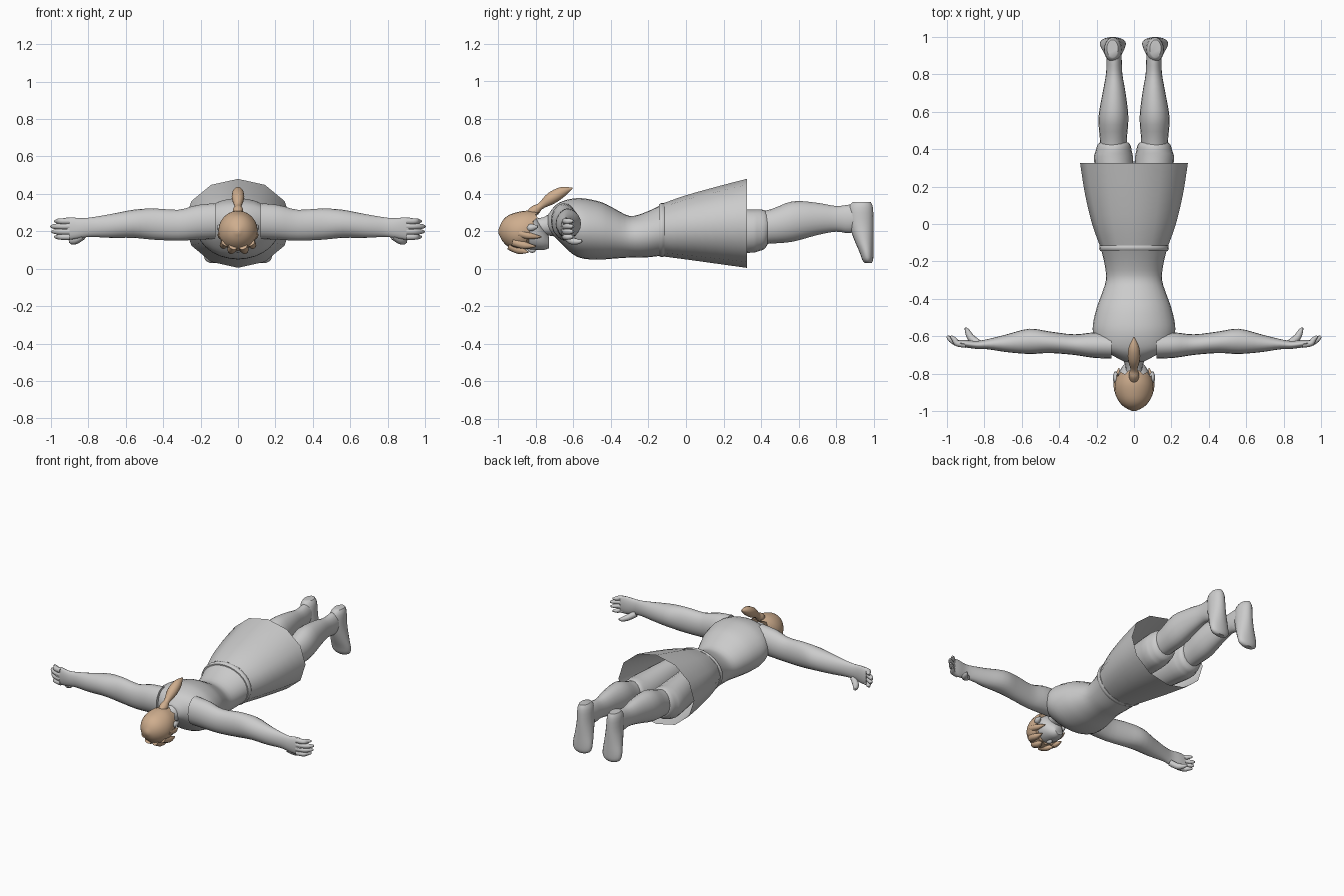
import bpy
import bmesh
import math
from mathutils import Vector

cube = bpy.data.objects.get("Cube")
if cube:
    bpy.data.objects.remove(cube, do_unlink=True)


def make_material(name, color):
    material = bpy.data.materials.new(name)
    material.use_nodes = True
    material.diffuse_color = (*color, 1)
    shader = next(n for n in material.node_tree.nodes if n.type == "BSDF_PRINCIPLED")
    shader.inputs["Base Color"].default_value = (*color, 1)
    shader.inputs["Roughness"].default_value = 0.7
    return material


GREY = make_material("plain grey", (0.6, 0.6, 0.6))
TAN = make_material("tan hair", (0.62, 0.42, 0.27))


def refine(stations, steps):
    """Smoothly interpolate extra stations between the given ones."""
    result = []
    last = len(stations) - 1
    for i in range(last):
        a, b = stations[max(i - 1, 0)], stations[i]
        c, d = stations[i + 1], stations[min(i + 2, last)]
        for k in range(steps):
            t = k / steps
            result.append(tuple(
                q + t / 2 * (r - p + t * (2 * p - 5 * q + 4 * r - s + t * (3 * (q - r) + s - p)))
                for p, q, r, s in zip(a, b, c, d)))
    return result + [stations[last]]


def skin(name, rings, material, mirror=False, capped=True):
    """Bridge a row of point rings into one smooth object."""
    bm = bmesh.new()
    loops = [[bm.verts.new(p) for p in ring] for ring in rings]
    count = len(loops[0])
    for low, high in zip(loops, loops[1:]):
        for i in range(count):
            j = (i + 1) % count
            bm.faces.new((low[i], low[j], high[j], high[i]))
    if capped:
        bm.faces.new(loops[0])
        bm.faces.new(loops[-1])
    bmesh.ops.recalc_face_normals(bm, faces=bm.faces)
    mesh = bpy.data.meshes.new(name)
    bm.to_mesh(mesh)
    bm.free()
    mesh.materials.append(material)
    obj = bpy.data.objects.new(name, mesh)
    bpy.context.collection.objects.link(obj)
    bpy.ops.object.select_all(action="DESELECT")
    obj.select_set(True)
    bpy.context.view_layer.objects.active = obj
    bpy.ops.object.shade_smooth_by_angle(angle=math.radians(50))
    if mirror:
        obj.modifiers.new("Mirror", "MIRROR").use_mirror_merge = False
    return obj


def loft(name, axis, stations, material=GREY, sides=20, steps=3, **options):
    """Ellipses along an axis; a station is position, low/high across, low/high up."""
    rings = []
    for t, ulow, uhigh, vlow, vhigh in refine(stations, steps):
        ring = []
        for i in range(sides):
            angle = math.tau * i / sides
            point = [(ulow + uhigh) / 2 + (uhigh - ulow) / 2 * math.sin(angle),
                     (vlow + vhigh) / 2 + (vhigh - vlow) / 2 * math.cos(angle)]
            point.insert("xyz".index(axis), t)
            ring.append(point)
        rings.append(ring)
    return skin(name, rings, material, **options)


def body(name, stations, material=GREY, **options):
    """Symmetric loft along y; a station is position, half width, bottom, top."""
    return loft(name, "y", [(y, -w, w, low, high) for y, w, low, high in stations],
                material, **options)


def tube(name, path, material=GREY, sides=10, **options):
    """Round tapering strand; a path point is x, y, z, radius."""
    path = refine(path, 4)
    points = [Vector(p[:3]) for p in path]
    rings = []
    for i, centre in enumerate(points):
        direction = points[min(i + 1, len(points) - 1)] - points[max(i - 1, 0)]
        turn = direction.to_track_quat("Z", "Y")
        radius = max(path[i][3], 0.002)
        rings.append([centre + turn @ Vector((radius * math.cos(math.tau * k / sides),
                                              radius * math.sin(math.tau * k / sides), 0))
                      for k in range(sides)])
    return skin(name, rings, material, **options)


# Torso, neck and head
body("torso", [(-.735, .055, .2, .29), (-.7, .12, .17, .335), (-.66, .19, .13, .36),
               (-.6, .215, .075, .375), (-.54, .22, .053, .375), (-.45, .2, .05, .355),
               (-.38, .175, .055, .32), (-.3, .15, .06, .282), (-.22, .156, .06, .3),
               (-.13, .178, .07, .342)], sides=28)
body("neck", [(-.84, .045, .18, .27), (-.76, .045, .18, .275), (-.68, .08, .17, .33)])
body("head", [(-.98, .03, .17, .23), (-.95, .075, .13, .28), (-.9, .092, .115, .295),
              (-.85, .09, .105, .29), (-.8, .082, .1, .27), (-.76, .06, .1, .22),
              (-.73, .03, .11, .17)])
tube("nose", [(0, -.85, .11, .006), (0, -.82, .098, .014), (0, -.805, .11, .01)])
tube("ear", [(.08, -.85, .215, .012), (.094, -.825, .22, .02), (.1, -.79, .225, .006)],
     mirror=True)

# Skirt with an open hem, and its waistband
body("skirt", [(-.115, .183, .065, .352), (0, .224, .05, .392), (.16, .262, .028, .437),
               (.325, .288, .005, .48)], sides=12, capped=False)
body("waistband", [(-.145, .18, .068, .342), (-.13, .186, .063, .352),
                   (-.115, .183, .066, .35)], sides=28)

# Arms and hands
loft("arm", "x", [(.12, -.72, -.58, .16, .35), (.22, -.715, -.58, .155, .34),
                  (.32, -.7, -.59, .15, .315), (.45, -.69, -.575, .155, .322),
                  (.56, -.695, -.56, .165, .315), (.68, -.685, -.59, .165, .292),
                  (.78, -.67, -.615, .17, .275), (.84, -.668, -.625, .165, .27),
                  (.9, -.66, -.62, .155, .275), (.94, -.65, -.62, .16, .268)], mirror=True)
for index, tip in enumerate((.98, .995, 1, .98)):
    height = .17 + .028 * index
    tube("finger", [(.9, -.645, height, .017), (.945, -.638, height, .016),
                    (tip - .02, -.618, height, .014), (tip, -.6, height, .006)],
         mirror=True)
tube("thumb", [(.83, -.64, .175, .02), (.87, -.61, .15, .02), (.89, -.575, .145, .014),
               (.9, -.555, .15, .006)], mirror=True)

# Shorts, legs and feet
loft("shorts_leg", "y", [(.02, 0, .16, .1, .33), (.32, .003, .212, .085, .317),
                         (.39, .012, .205, .095, .317), (.42, .018, .196, .108, .312),
                         (.435, .03, .185, .13, .3)], mirror=True)
loft("leg", "y", [(.38, .04, .18, .13, .3), (.46, .038, .183, .135, .32),
                  (.57, .03, .19, .145, .36), (.7, .045, .168, .18, .352),
                  (.8, .062, .15, .198, .335), (.87, .065, .148, .19, .342),
                  (.93, .07, .15, .21, .345)], mirror=True)
loft("foot", "z", [(.357, .085, .145, .89, .985), (.325, .068, .158, .868, .997),
                   (.24, .06, .162, .87, 1), (.16, .05, .173, .895, 1),
                   (.09, .043, .183, .925, 1), (.048, .05, .176, .94, .998),
                   (.03, .078, .15, .955, .99)], mirror=True)

# Hair cap, slanted down the back of the head and jagged at its edge
hair = body("hair_cap", [(-1, .01, .19, .21), (-.98, .05, .15, .255), (-.95, .08, .12, .285),
                         (-.91, .1, .1, .302), (-.87, .105, .095, .31), (-.83, .1, .1, .303)],
            TAN, sides=24)
edge = len(hair.data.vertices) - 24
for vert in hair.data.vertices:
    depth = (vert.co.y + 1) / .17
    vert.co.y += (vert.co.z - .2) * .35 * depth ** 2
    if vert.index >= edge:
        vert.co.y += .014 if vert.index % 2 else -.005

# Loose locks and ponytail
tube("fringe_lock", [(.025, -.94, .125, .025), (.035, -.89, .1, .022),
                     (.045, -.84, .088, .003)], TAN, mirror=True)
tube("temple_lock", [(.065, -.92, .145, .025), (.078, -.86, .125, .02),
                     (.078, -.8, .12, .003)], TAN, mirror=True)
tube("side_lock", [(.085, -.89, .19, .022), (.09, -.83, .175, .018),
                   (.08, -.77, .17, .003)], TAN, mirror=True)
tube("ponytail", [(0, -.84, .285, .022), (0, -.805, .312, .028), (0, -.775, .335, .019),
                  (0, -.72, .375, .033), (0, -.66, .41, .028), (0, -.605, .43, .003)],
     TAN, sides=14)
